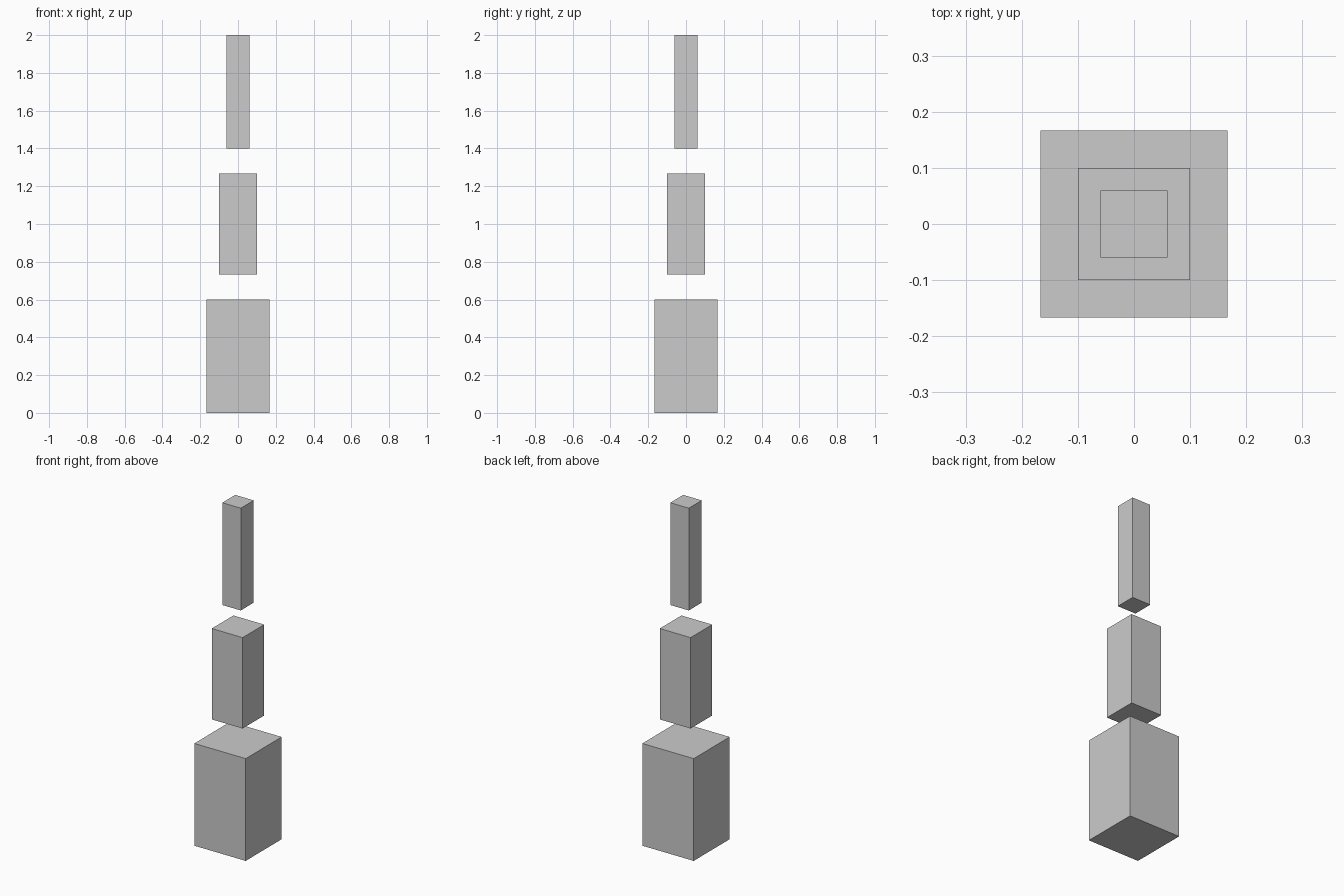
import bpy

if "Cube" in bpy.data.objects:
    bpy.data.objects.remove(bpy.data.objects["Cube"])


def block(name, width, z0, z1):
    """Square-section block spanning z0 to z1, centred on the z axis."""
    bpy.ops.mesh.primitive_cube_add(size=1, location=(0, 0, (z0 + z1) / 2))
    obj = bpy.context.object
    obj.name = name
    obj.scale = (width, width, z1 - z0)
    bpy.ops.object.transform_apply(location=False, rotation=False, scale=True)
    return obj


# Three floating blocks, narrowing upwards
block("lower_block", 0.3333, 0.0, 0.6)
block("middle_block", 0.2, 0.7333, 1.2667)
block("upper_block", 0.12, 1.4, 2.0)
